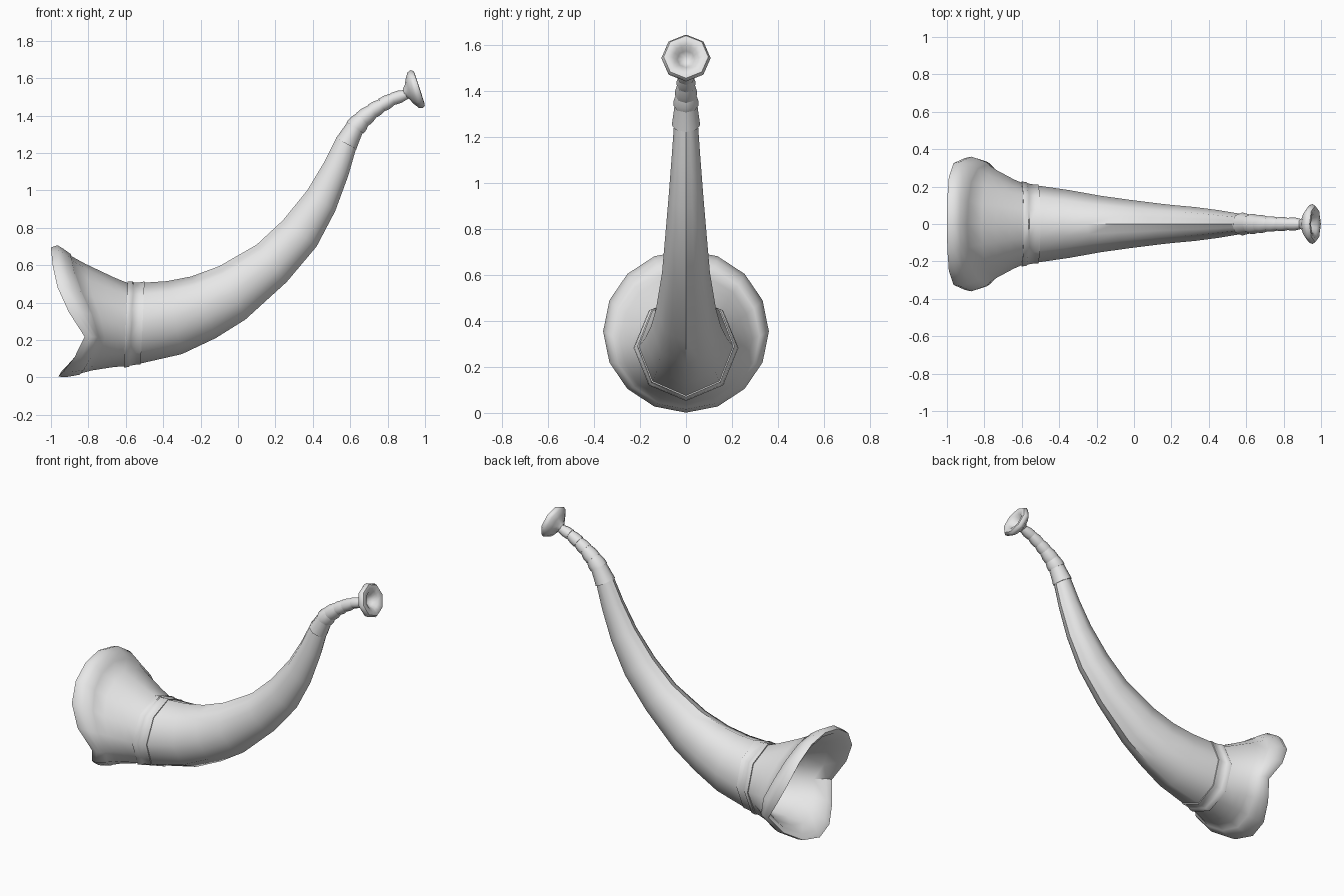
import bpy
import bmesh
from math import sin, cos, pi, radians
from mathutils import Vector

if "Cube" in bpy.data.objects:
    bpy.data.objects.remove(bpy.data.objects["Cube"])

SIDES = 16
grey = bpy.data.materials.new("pale_grey")
grey.use_nodes = True
grey.diffuse_color = (0.8, 0.8, 0.8, 1)
bsdf = next(n for n in grey.node_tree.nodes if n.type == "BSDF_PRINCIPLED")
bsdf.inputs["Base Color"].default_value = (0.8, 0.8, 0.8, 1)


def ring(top, bottom, half_width, scale=1.0):
    """Eight-sided section (edge midpoints included) between two x-z points."""
    top, bottom = Vector((top[0], 0, top[1])), Vector((bottom[0], 0, bottom[1]))
    mid, half = (top + bottom) / 2, (top - bottom) / 2
    points = []
    for k in range(SIDES):
        a = 2 * pi * k / SIDES
        f = scale * (cos(pi / 8) if k % 2 else 1)
        points.append(mid + half * (f * cos(a)) + Vector((0, half_width * f * sin(a), 0)))
    return points


def round_ring(center, direction, radius):
    """Section across a direction in the x-z plane."""
    d = Vector(direction).normalized() * radius
    return ring((center[0] - d.y, center[1] + d.x),
                (center[0] + d.y, center[1] - d.x), radius)


def mouth_ring(xs, center_z, radius, push=0.0):
    """Round bell section whose x follows the curved mouth outline."""
    points = []
    for k in range(SIDES):
        a = 2 * pi * k / SIDES
        x = xs[min(k, SIDES - k)] + push
        points.append(Vector((x, 1.02 * radius * sin(a), center_z + radius * cos(a))))
    return points


def blend(a, b, u, bow=0.0):
    mixed = [p.lerp(q, u) for p, q in zip(a, b)]
    mid = sum(mixed, Vector()) / SIDES
    return [mid + (p - mid) * (1 - bow) for p in mixed]


def loft(name, rings, cap=False):
    bm = bmesh.new()
    rows = [[bm.verts.new(p) for p in r] for r in rings]
    for a, b in zip(rows, rows[1:]):
        for k in range(SIDES):
            n = (k + 1) % SIDES
            bm.faces.new((a[k], a[n], b[n], b[k]))
    if cap:
        bm.faces.new(rows[-1])
    bmesh.ops.recalc_face_normals(bm, faces=bm.faces)
    mesh = bpy.data.meshes.new(name)
    bm.to_mesh(mesh)
    bm.free()
    mesh.materials.append(grey)
    obj = bpy.data.objects.new(name, mesh)
    bpy.context.collection.objects.link(obj)
    bpy.ops.object.select_all(action="DESELECT")
    obj.select_set(True)
    bpy.context.view_layer.objects.active = obj
    bpy.ops.object.shade_smooth_by_angle(angle=radians(50))
    return obj


# Horn sections: upper point, lower point, half width
sections = [
    ((-0.59, 0.505), (-0.61, 0.06), 0.22),
    ((-0.50, 0.507), (-0.52, 0.075), 0.205),
    ((-0.38, 0.515), (-0.30, 0.125), 0.18),
    ((-0.25, 0.54), (-0.12, 0.21), 0.152),
    ((-0.10, 0.595), (0.04, 0.31), 0.13),
    ((0.10, 0.71), (0.26, 0.51), 0.104),
    ((0.24, 0.84), (0.42, 0.70), 0.09),
    ((0.37, 1.00), (0.52, 0.89), 0.075),
    ((0.46, 1.15), (0.59, 1.08), 0.062),
    ((0.53, 1.29), (0.63, 1.22), 0.052),
]
loft("horn_body", [ring(*s) for s in sections], cap=True)

# Raised band between bell and body
a, b = sections[:2]
loft("bell_band", [ring(*a), ring(*a, 1.035), blend(ring(*a, 1.035), ring(*b, 1.035), 0.3),
                   blend(ring(*a, 1.01), ring(*b, 1.01), 0.35),
                   blend(ring(*a, 1.01), ring(*b, 1.01), 0.75),
                   ring(*b, 1.03), ring(*b)])

# Flared bell: outer wall, thick lip and hollow inside
front_x = [-1.0, -0.998, -0.99, -0.965, -0.905, -0.82, -0.875, -0.935, -0.96]
seam_x = [-0.89, -0.885, -0.87, -0.835, -0.78, -0.745, -0.78, -0.82, -0.84]
neck = ring(*a)
seam = mouth_ring(seam_x, 0.335, 0.313)
inner = mouth_ring(front_x, 0.35, 0.312, 0.02)
throat = ring(*a, 0.88)
loft("bell", [neck]
     + [blend(neck, seam, u, 0.02) for u in (0.25, 0.5, 0.75)]
     + [seam,
        mouth_ring(seam_x, 0.338, 0.323, -0.006),
        blend(mouth_ring(seam_x, 0.338, 0.323), mouth_ring(front_x, 0.354, 0.353, 0.035), 0.55),
        mouth_ring(front_x, 0.354, 0.353, 0.035),
        mouth_ring(front_x, 0.35, 0.345),
        inner]
     + [blend(inner, throat, u, 0.04) for u in (0.3, 0.65)]
     + [throat] + [ring(*s, 0.85) for s in sections[1:6]], cap=True)

# Sleeve and stepped beads of the mouthpipe: centre, start and end radius
path = [(0.578, 1.25), (0.625, 1.335), (0.665, 1.38), (0.72, 1.425),
        (0.77, 1.457), (0.83, 1.49), (0.905, 1.515)]
radii = [(0.062, 0.05), (0.054, 0.045), (0.047, 0.038), (0.041, 0.034),
         (0.038, 0.031), (0.034, 0.024)]
for i, (r0, r1) in enumerate(radii):
    p, q = Vector(path[i]), Vector(path[i + 1])
    d0 = q - Vector(path[max(i - 1, 0)])
    d1 = Vector(path[min(i + 2, len(path) - 1)]) - p
    loft("mouthpipe_sleeve" if i == 0 else f"mouthpipe_bead_{i}",
         [round_ring(p, d0, r0 * 0.7), round_ring(p, d0, r0),
          round_ring(p.lerp(q, 0.45), d0 + d1, r0 if i else (r0 + r1) / 2),
          round_ring(q, d1, r1)], cap=True)

# Mouthpiece cup: distance along its axis, radius
axis = Vector((0.95, 0.31)).normalized()
cup = [(-0.065, 0.024), (-0.048, 0.04), (-0.034, 0.07), (-0.014, 0.1), (0.004, 0.107),
       (0.02, 0.097), (0.022, 0.08), (0.012, 0.056), (-0.012, 0.038), (-0.03, 0.018)]
loft("mouthpiece", [round_ring(Vector((0.95, 1.54)) + axis * t, axis, r) for t, r in cup], cap=True)
